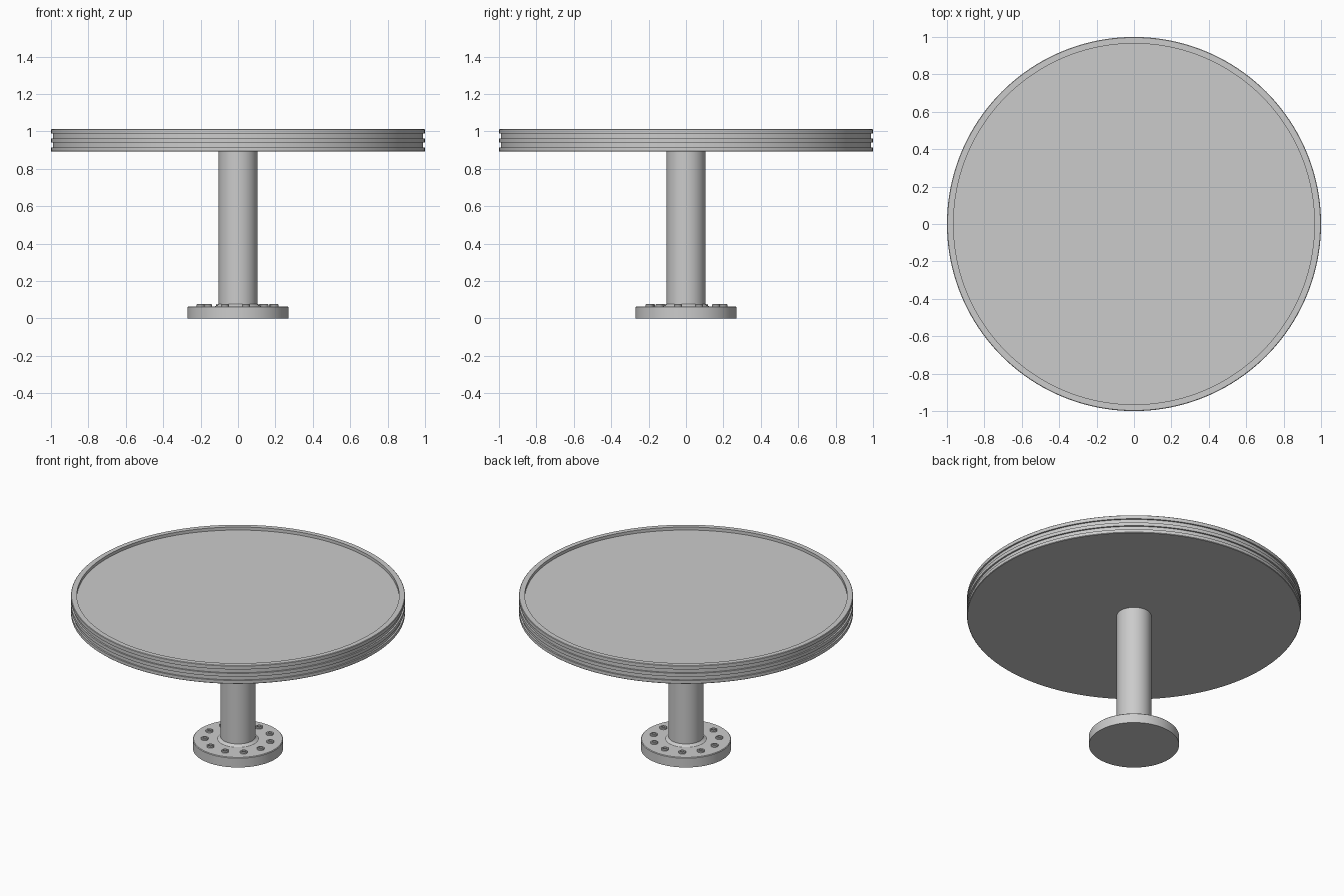
import bpy, bmesh, math

if "Cube" in bpy.data.objects:
    bpy.data.objects.remove(bpy.data.objects["Cube"])


def finish(bm, name, angle=35):
    bmesh.ops.remove_doubles(bm, verts=bm.verts, dist=1e-6)
    bmesh.ops.recalc_face_normals(bm, faces=bm.faces)
    me = bpy.data.meshes.new(name)
    bm.to_mesh(me)
    bm.free()
    ob = bpy.data.objects.new(name, me)
    bpy.context.collection.objects.link(ob)
    bpy.ops.object.select_all(action='DESELECT')
    bpy.context.view_layer.objects.active = ob
    ob.select_set(True)
    bpy.ops.object.shade_smooth_by_angle(angle=math.radians(angle))
    return ob


def lathe(name, profile, steps):
    """Spin an (r, z) profile around the z axis."""
    bm = bmesh.new()
    vs = [bm.verts.new((r, 0, z)) for r, z in profile]
    es = [bm.edges.new(p) for p in zip(vs, vs[1:])]
    bmesh.ops.spin(bm, geom=vs + es, cent=(0, 0, 0), axis=(0, 0, 1),
                   angle=2 * math.pi, steps=steps, use_merge=True)
    return finish(bm, name)


# Round top: recessed surface, raised rim, two grooves around the edge
lathe("table_top", [
    (0, 0.993), (0.965, 0.993), (0.965, 1.013), (0.997, 1.013), (1.0, 1.010),
    (1.0, 0.988), (0.99, 0.988), (0.99, 0.962), (1.0, 0.962),
    (1.0, 0.940), (0.99, 0.940), (0.99, 0.915), (1.0, 0.915),
    (1.0, 0.895), (0.997, 0.892), (0, 0.892)], 160)

# Column with a small weld fillet where it meets the base
lathe("column", [
    (0, 0.892), (0.104, 0.892), (0.104, 0.078), (0.108, 0.073),
    (0.118, 0.068), (0.122, 0.065), (0, 0.065)], 64)

# Base flange
lathe("base_flange", [
    (0, 0.065), (0.266, 0.065), (0.27, 0.061), (0.27, 0), (0, 0)], 96)

# Ring of eleven socket-head bolts, one facing the front right corner
for i in range(11):
    a = math.radians(-45) + i * 2 * math.pi / 11
    bolt = lathe(f"bolt_{i + 1}", [
        (0, 0.064), (0.022, 0.064), (0.022, 0.073), (0.019, 0.076),
        (0.012, 0.076), (0.012, 0.067), (0, 0.067)], 24)
    bolt.location = (0.2 * math.cos(a), 0.2 * math.sin(a), 0)
    bolt.rotation_euler.z = a
